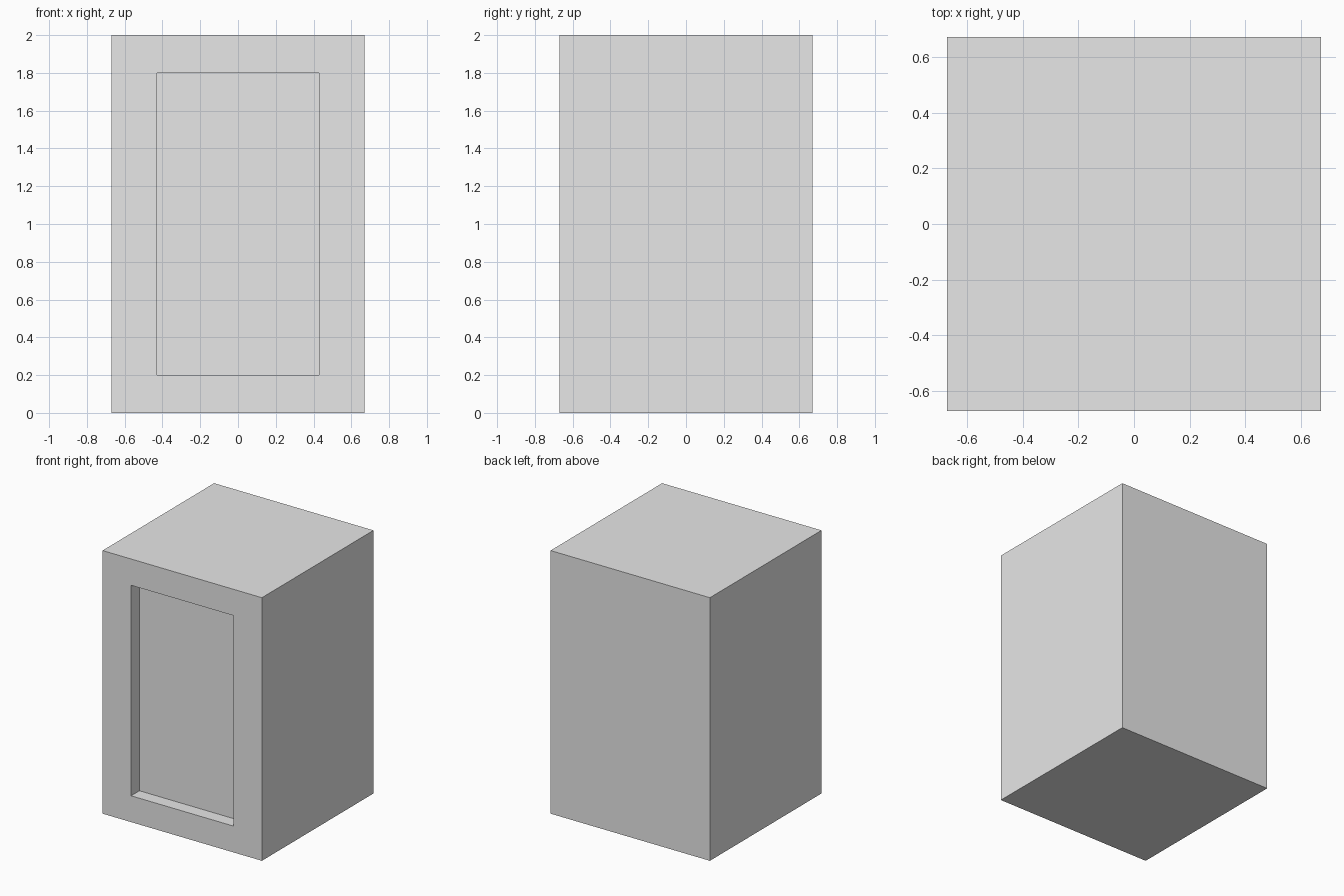
import bpy
import bmesh
from mathutils import Matrix, Vector

WIDTH, HEIGHT = 1.34, 2.0
PANEL_W, PANEL_H, DEPTH = 0.86, 1.6, 0.1

cube = bpy.data.objects.get("Cube")
if cube:
    bpy.data.objects.remove(cube, do_unlink=True)

# Single plain grey
grey = bpy.data.materials.new("light grey")
grey.use_nodes = True
colour = (0.8, 0.8, 0.8, 1)
grey.diffuse_color = colour
grey.node_tree.nodes["Principled BSDF"].inputs["Base Color"].default_value = colour

# Box body standing on the ground
bm = bmesh.new()
bmesh.ops.create_cube(bm, size=1)
bmesh.ops.scale(bm, vec=(WIDTH, WIDTH, HEIGHT), verts=bm.verts)
bmesh.ops.translate(bm, vec=(0, 0, HEIGHT / 2), verts=bm.verts)

# Frame on the front: inset, then fit the inner face to the panel size
front = min(bm.faces, key=lambda f: f.calc_center_median().y)
bmesh.ops.inset_region(bm, faces=[front], thickness=0.2)
for v in front.verts:
    v.co.x = PANEL_W / 2 if v.co.x > 0 else -PANEL_W / 2
    v.co.z = HEIGHT / 2 + (PANEL_H / 2 if v.co.z > HEIGHT / 2 else -PANEL_H / 2)

# Push the panel back to form the recess with straight walls
panel = bmesh.ops.extrude_discrete_faces(bm, faces=[front])["faces"][0]
bmesh.ops.translate(bm, vec=(0, DEPTH, 0), verts=panel.verts)
bmesh.ops.recalc_face_normals(bm, faces=bm.faces)

mesh = bpy.data.meshes.new("recessed_box")
bm.to_mesh(mesh)
bm.free()
mesh.materials.append(grey)
box = bpy.data.objects.new("recessed_box", mesh)
bpy.context.collection.objects.link(box)
